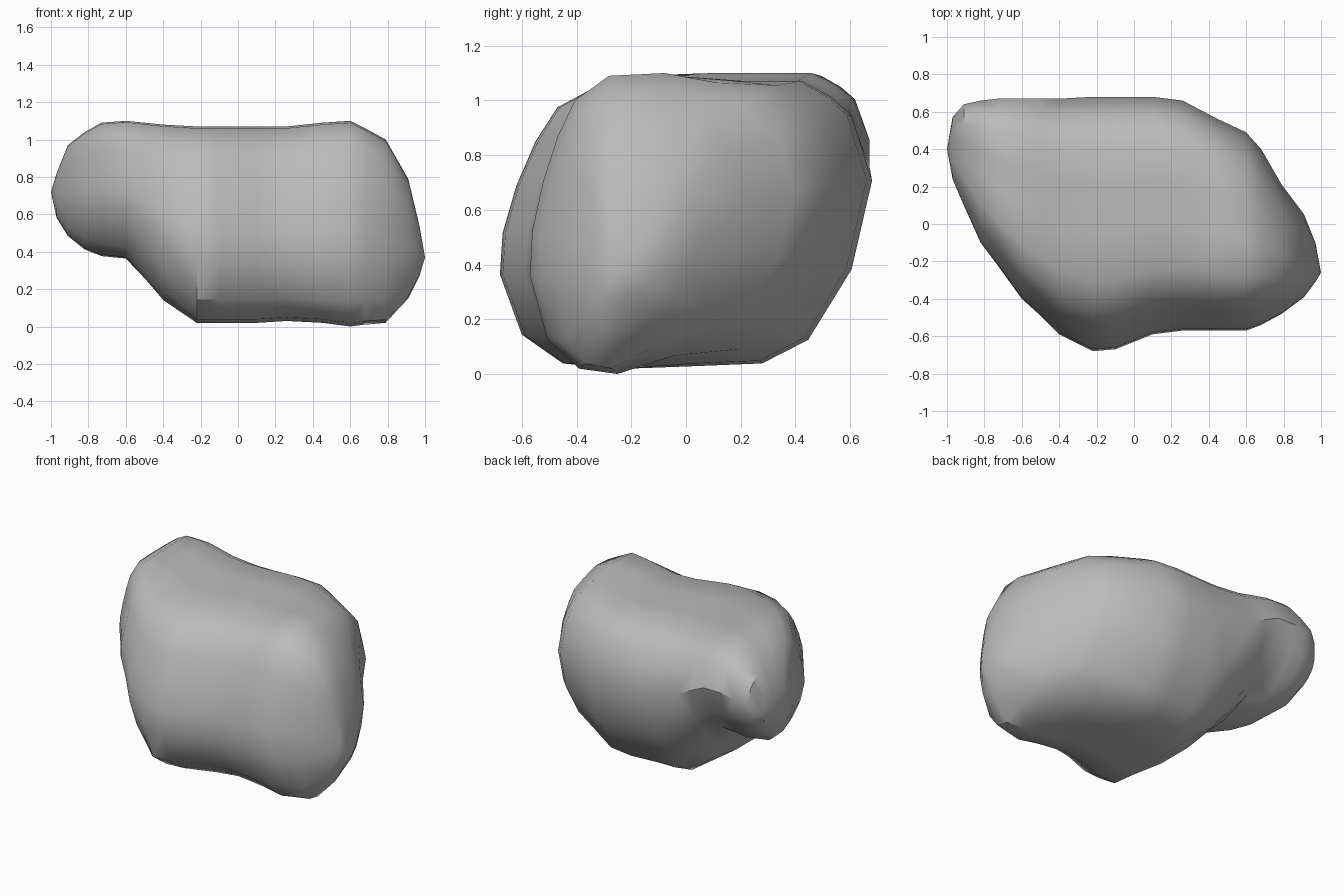
import bpy
import bmesh

default_cube = bpy.data.objects.get("Cube")
if default_cube:
    bpy.data.objects.remove(default_cube, do_unlink=True)

# Plain stone colour
stone = bpy.data.materials.new("stone_grey")
stone.use_nodes = True
stone.diffuse_color = (0.5, 0.5, 0.5, 1)
stone.node_tree.nodes["Principled BSDF"].inputs["Base Color"].default_value = stone.diffuse_color

# Cross-section of the boulder (y, z), in hundredths: low front bulge, high back bulge
section = [(-68, 36), (-67, 52), (-62, 70), (-55, 87), (-47, 100), (-31, 109),
           (-5, 110), (20, 110), (41, 110), (52, 104), (60, 97), (68, 72), (60, 38),
           (43, 11), (25, 2), (0, 1), (-27, 0), (-45, 2), (-60, 13)]

# Stations along the length: x, front, back, bottom, top (hundredths)
stations = [(-97, 24, 57, 57, 82), (-91, 10, 64, 46, 97), (-82, -10, 66, 38, 104),
            (-73, -22, 67, 34, 109), (-60, -40, 67, 33, 110), (-50, -49, 67, 23, 109),
            (-40, -59, 67, 12, 108), (-22, -68, 68, 2, 107), (-10, -67, 68, 2, 107),
            (10, -59, 68, 2, 107), (26, -57, 66, 3, 107), (45, -57, 56, 2, 109),
            (60, -57, 49, 0, 110), (68, -54, 40, 1, 106), (79, -48, 21, 2, 100),
            (91, -39, 5, 15, 79), (97, -31, -10, 27, 54)]
left_tip, right_tip = (-100, 40, 72), (100, -26, 37)


def ramp(distance, limit):
    """Grow from nothing to a limit toward one end of the boulder."""
    return min(limit, max(0, distance))


def fit_ring(bm, station):
    """Scale the cross-section into one station's bounds and trim its corners."""
    x, front, back, bottom, top = station
    size = (top - bottom) / 110
    # Left lobe is undercut to a keel; right end slopes off at the back, above and below
    keel = ramp((-x - 25) * 0.7, 28) * size
    slope_off = ramp((x - 30) * 0.4, 14) * size
    heel = ramp((x - 30) * 0.7, 25) * size
    ring = []
    for y, z in section:
        across = (y + 68) / 136
        up = z / 110
        height = bottom + (top - bottom) * up
        height += keel * (1 - up) ** 2 * abs(across - 0.42) * 2
        height += heel * (1 - up) ** 2 * max(0, across - 0.3) * 1.4
        height -= slope_off * up ** 2 * max(0, 2 * across - 1)
        point = (x, front + (back - front) * across, height)
        ring.append(bm.verts.new([value / 100 for value in point]))
    return ring


def close_end(bm, ring, tip):
    """Fan one end of the boulder to its blunt tip."""
    tip_vert = bm.verts.new([value / 100 for value in tip])
    for a, b in zip(ring, ring[1:] + ring[:1]):
        bm.faces.new((a, b, tip_vert))


# Boulder body: skin neighbouring rings, alternating the facet diagonals
bm = bmesh.new()
rings = [fit_ring(bm, station) for station in stations]
for i, (near, far) in enumerate(zip(rings, rings[1:])):
    count = len(section)
    for j in range(count):
        k = (j + 1) % count
        a, b, c, d = near[j], near[k], far[k], far[j]
        if (i + j) % 2:
            bm.faces.new((a, b, c))
            bm.faces.new((a, c, d))
        else:
            bm.faces.new((a, b, d))
            bm.faces.new((b, c, d))
close_end(bm, rings[0], left_tip)
close_end(bm, rings[-1], right_tip)
bmesh.ops.recalc_face_normals(bm, faces=bm.faces)

mesh = bpy.data.meshes.new("boulder")
bm.to_mesh(mesh)
bm.free()
mesh.materials.append(stone)
boulder = bpy.data.objects.new("boulder", mesh)
bpy.context.collection.objects.link(boulder)

# Worn surface with a few hard creases
bpy.ops.object.select_all(action="DESELECT")
boulder.select_set(True)
bpy.context.view_layer.objects.active = boulder
bpy.ops.object.shade_smooth_by_angle(angle=0.6)
